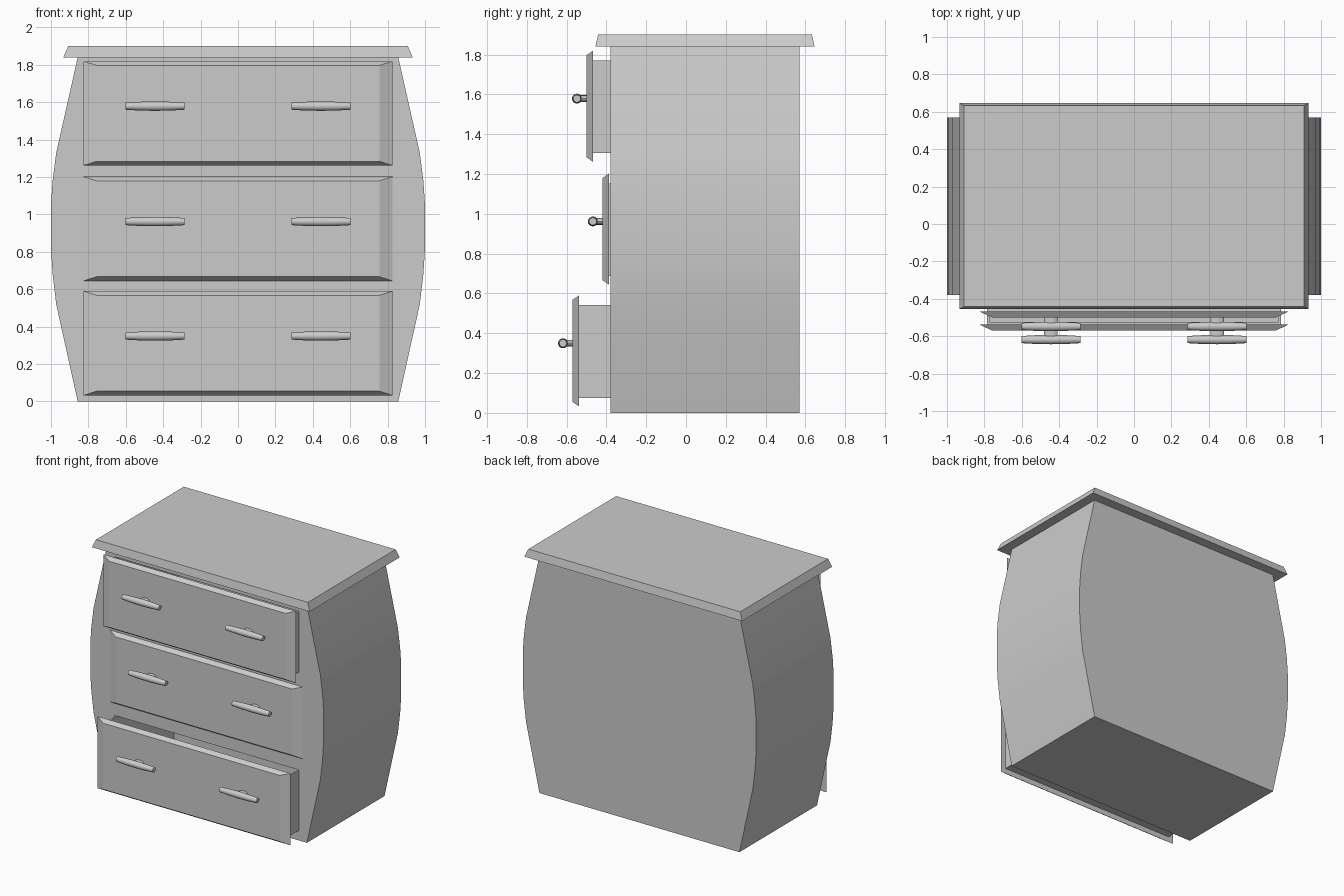
import bpy, bmesh, math
from mathutils import Matrix, Vector

if "Cube" in bpy.data.objects:
    bpy.data.objects.remove(bpy.data.objects["Cube"])


def finish(name, bm, smooth=False):
    bmesh.ops.recalc_face_normals(bm, faces=bm.faces)
    me = bpy.data.meshes.new(name)
    bm.to_mesh(me)
    bm.free()
    ob = bpy.data.objects.new(name, me)
    bpy.context.collection.objects.link(ob)
    if smooth:
        smooth_shade(ob)
    return ob


def select_only(ob):
    bpy.ops.object.select_all(action='DESELECT')
    ob.select_set(True)
    bpy.context.view_layer.objects.active = ob


def smooth_shade(ob):
    select_only(ob)
    bpy.ops.object.shade_smooth_by_angle(angle=math.radians(30))


def add_box(bm, lo, hi):
    lo, hi = Vector(lo), Vector(hi)
    m = Matrix.Translation((lo + hi) / 2) @ Matrix.Diagonal((*(hi - lo), 1))
    return bmesh.ops.create_cube(bm, size=1, matrix=m)['verts']


FRONT, BACK = -0.38, 0.57
BOX_X, BOX_DEPTH = 0.785, 0.87
# front plane y and bottom z of each drawer panel
DRAWERS = {"top": (-0.50, 1.262), "middle": (-0.42, 0.645), "bottom": (-0.57, 0.033)}
PANEL_H, PANEL_T = 0.557, 0.032

# Body: bulging outline extruded front to back
half = [(0.857, 0), (0.972, 0.52), (0.991, 0.68), (1.0, 0.82),
        (1.0, 1.05), (0.991, 1.18), (0.972, 1.33), (0.857, 1.84)]
outline = half + [(-x, z) for x, z in reversed(half)]
bm = bmesh.new()
face = bm.faces.new([bm.verts.new((x, FRONT, z)) for x, z in outline])
ext = bmesh.ops.extrude_face_region(bm, geom=[face], use_keep_orig=True)
bmesh.ops.translate(bm, vec=(0, BACK - FRONT, 0),
                    verts=[v for v in ext['geom'] if isinstance(v, bmesh.types.BMVert)])
body = finish("cabinet_body", bm)

# Drawer openings cut into the body
bm = bmesh.new()
for y, z in DRAWERS.values():
    add_box(bm, (-BOX_X - 0.006, FRONT - 0.1, z + 0.038), (BOX_X + 0.006, 0.51, z + 0.513))
cutter = finish("opening_cutter", bm)
cutter.hide_render = True
mod = body.modifiers.new("openings", 'BOOLEAN')
mod.operation, mod.solver, mod.object = 'DIFFERENCE', 'EXACT', cutter
select_only(body)
bpy.ops.object.modifier_apply(modifier=mod.name)
bpy.data.objects.remove(cutter)
smooth_shade(body)

# Top slab, tapering upward
bm = bmesh.new()
for v in add_box(bm, (-0.934, -0.455, 1.84), (0.934, 0.646, 1.90)):
    if v.co.z > 1.87:
        v.co.x *= 0.908 / 0.934
        v.co.y += 0.013 if v.co.y < 0 else -0.013
finish("top_slab", bm)


def drawer_panel(name, y, z):
    bm = bmesh.new()
    for v in add_box(bm, (-0.826, y, z), (0.826, y + PANEL_T, z + PANEL_H)):
        if v.co.y < y + PANEL_T / 2:      # bevelled front
            v.co.x *= 0.757 / 0.826
            v.co.z += 0.022 if v.co.z < z + 0.2 else -0.022
    finish(name, bm)


def drawer_box(name, y, z):
    bm = bmesh.new()
    y0 = y + PANEL_T
    add_box(bm, (-BOX_X, y0, z + 0.043), (BOX_X, y0 + BOX_DEPTH, z + 0.508))
    bm.normal_update()
    top = max(bm.faces, key=lambda f: f.calc_center_median().z)
    bmesh.ops.inset_region(bm, faces=[top], thickness=0.018)
    inner = bmesh.ops.extrude_discrete_faces(bm, faces=[top])['faces'][0]
    bmesh.ops.translate(bm, vec=(0, 0, -0.445), verts=inner.verts)
    bmesh.ops.remove_doubles(bm, verts=bm.verts, dist=1e-5)
    finish(name, bm)


def handle(name, x, y, z):
    # Bar that is thicker in the middle, with an oval stem behind
    bm = bmesh.new()
    n = 16
    rings = []
    for dx, r in ((-0.158, 0.019), (-0.08, 0.0235), (0, 0.025), (0.08, 0.0235), (0.158, 0.019)):
        rings.append([bm.verts.new((x + dx, y - 0.048 + r * math.cos(a), z + r * math.sin(a)))
                      for a in (2 * math.pi * i / n for i in range(n))])
    for a, b in zip(rings, rings[1:]):
        for i in range(n):
            bm.faces.new((a[i], a[(i + 1) % n], b[(i + 1) % n], b[i]))
    bm.faces.new(rings[0])
    bm.faces.new(rings[-1])
    m = (Matrix.Translation((x, y - 0.022, z)) @ Matrix.Diagonal((0.036, 1, 0.017, 1))
         @ Matrix.Rotation(math.pi / 2, 4, 'X'))
    bmesh.ops.create_cone(bm, cap_ends=True, segments=n, radius1=1, radius2=1,
                          depth=0.05, matrix=m)
    finish(name, bm, smooth=True)


# Drawers pulled out by different amounts
for label, (y, z) in DRAWERS.items():
    drawer_panel(label + "_drawer_front", y, z)
    drawer_box(label + "_drawer_box", y, z)
    for side, x in (("left", -0.444), ("right", 0.444)):
        handle(f"{label}_{side}_handle", x, y, z + 0.317)
